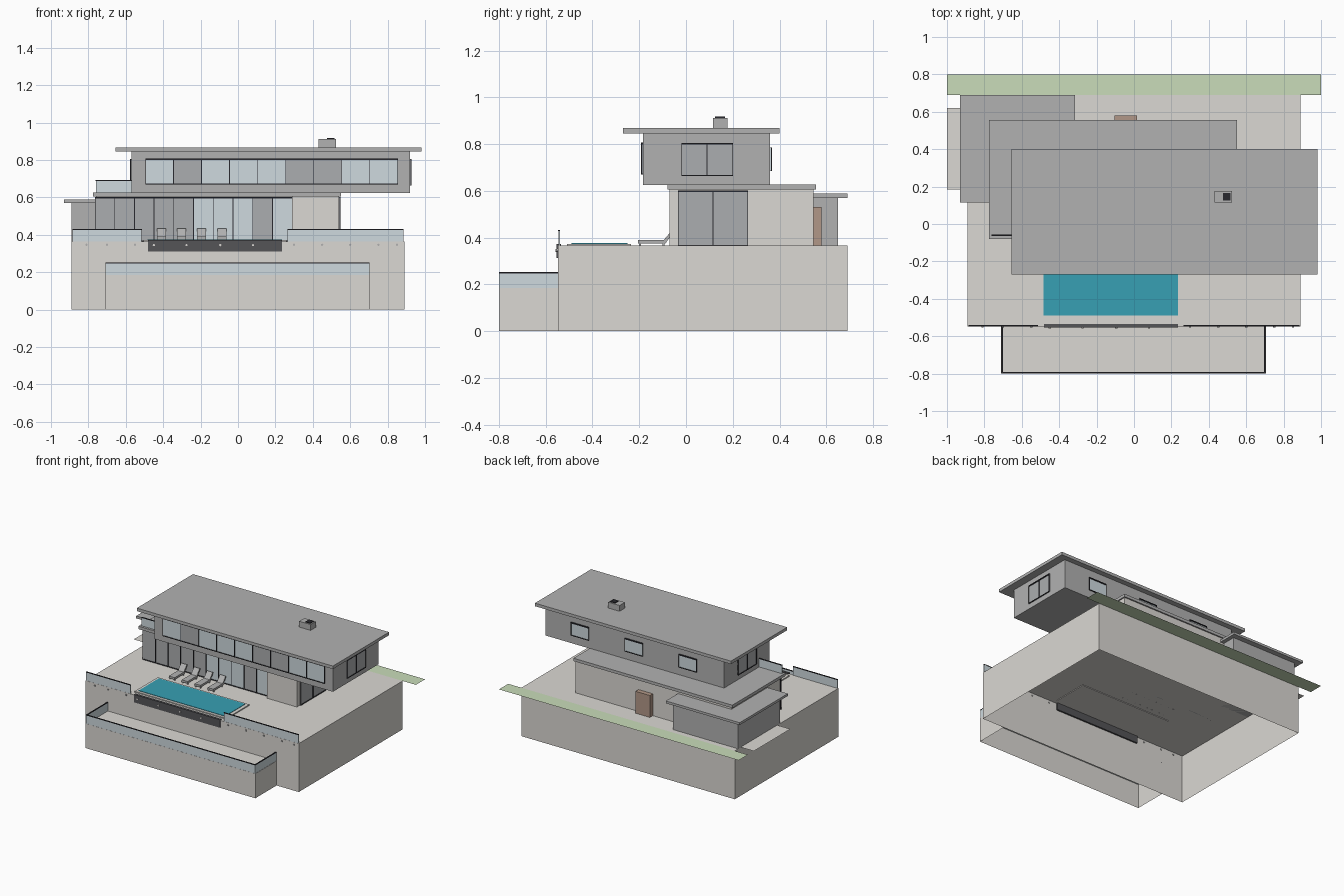
import bpy, bmesh
from mathutils import Vector, Matrix

if "Cube" in bpy.data.objects:
    bpy.data.objects.remove(bpy.data.objects["Cube"])


def mat(name, rgb):
    m = bpy.data.materials.new(name)
    m.diffuse_color = tuple((c / 255) ** 2.2 for c in rgb) + (1,)
    m.use_nodes = True
    m.node_tree.nodes["Principled BSDF"].inputs["Base Color"].default_value = m.diffuse_color
    return m


STONE = mat("pale_stone", (218, 215, 210))
GREY = mat("concrete", (176, 176, 176))
DARK = mat("dark_frame", (45, 45, 50))
PANEL = mat("pool_panel", (85, 85, 88))
GLASS = mat("glass", (205, 217, 222))
SHADE = mat("shaded_glass", (170, 172, 174))
WATER = mat("water", (58, 158, 178))
GRASS = mat("grass", (200, 219, 184))
WOOD = mat("wood", (176, 150, 134))


def boxes(name, dims, material, open_bottom=False):
    """One object from boxes given as x0, x1, y0, y1, z0, z1."""
    bm = bmesh.new()
    for x0, x1, y0, y1, z0, z1 in dims:
        mx = (Matrix.Translation(((x0 + x1) / 2, (y0 + y1) / 2, (z0 + z1) / 2))
              @ Matrix.Diagonal((x1 - x0, y1 - y0, z1 - z0, 1)))
        bmesh.ops.create_cube(bm, size=1, matrix=mx)
    if open_bottom:
        low = [f for f in bm.faces if f.normal.z < -0.9]
        bmesh.ops.delete(bm, geom=low, context='FACES')
    return finish(name, bm, material)


def finish(name, bm, material):
    me = bpy.data.meshes.new(name)
    bm.to_mesh(me)
    bm.free()
    me.materials.append(material)
    ob = bpy.data.objects.new(name, me)
    bpy.context.collection.objects.link(ob)
    return ob


def plane(name, x0, x1, y0, y1, z, material):
    bm = bmesh.new()
    bm.faces.new([bm.verts.new(p) for p in ((x0, y0, z), (x1, y0, z), (x1, y1, z), (x0, y1, z))])
    return finish(name, bm, material)


def window(name, axis, at, out, u0, u1, z0, z1, n, shaded=()):
    """Row of n panes on a wall; axis 'x' runs along x, 'y' runs along y."""
    def slab(a, b, c, d, t):
        lo, hi = sorted((at - out * 0.004, at + out * t))
        return (a, b, lo, hi, c, d) if axis == 'x' else (lo, hi, a, b, c, d)
    w, t = (u1 - u0) / n, 0.004
    panes = [slab(u0 + i * w, u0 + (i + 1) * w, z0, z1, 0.003) for i in range(n)]
    clear = [p for i, p in enumerate(panes) if i not in shaded]
    dim = [p for i, p in enumerate(panes) if i in shaded]
    for label, group, m in (("glass", clear, GLASS), ("shaded", dim, SHADE)):
        if group:
            boxes(name + "_" + label, group, m)
    bars = [slab(max(u0, u0 + i * w - t / 2), min(u1, u0 + i * w + t / 2), z0, z1, 0.008)
            for i in range(n + 1)]
    bars += [slab(u0, u1, z0, z0 + t, 0.008), slab(u0, u1, z1 - 2 * t, z1, 0.008)]
    boxes(name + "_frame", bars, DARK)


def railing(name, x0, x1, y0, y1, z0, z1):
    boxes(name + "_glass", [(x0, x1, y0, y1, z0, z1)], GLASS)
    e = 0.001
    boxes(name + "_cap", [(x0 - e, x1 + e, y0 - e, y1 + e, z1 - 0.003, z1 + 0.002)], DARK)


def studs(name, xs, y, z, material):
    bm = bmesh.new()
    for x in xs:
        mx = Matrix.Translation((x, y, z)) @ Matrix.Rotation(1.5708, 4, 'X')
        bmesh.ops.create_cone(bm, cap_ends=True, segments=12, radius1=0.006,
                              radius2=0.006, depth=0.012, matrix=mx)
    finish(name, bm, material)


# Terraces and ground strips
G = 0.365
boxes("main_terrace", [(-0.89, 0.89, -0.547, 0.69, 0, G)], STONE, True)
boxes("lower_terrace", [(-0.71, 0.705, -0.80, -0.547, 0, 0.185)], STONE, True)
plane("grass_strip", -1, 1, 0.69, 0.80, G, GRASS)
plane("side_path", -1, -0.88, 0.185, 0.62, G + 0.001, STONE)

# Terrace railings
railing("left_railing", -0.885, -0.515, -0.546, -0.540, G, 0.43)
railing("right_railing", 0.265, 0.885, -0.546, -0.540, G, 0.43)
railing("lower_front_railing", -0.708, 0.703, -0.799, -0.793, 0.185, 0.25)
for side, x in (("left", -0.708), ("right", 0.697)):
    railing("lower_%s_railing" % side, x, x + 0.006, -0.793, -0.548, 0.185, 0.25)
studs("railing_studs", (-0.81, -0.70, -0.55, 0.30, 0.45, 0.60, 0.75, 0.85), -0.548, 0.347, GREY)

# Pool
boxes("pool_surround", [(-0.505, 0.26, -0.51, -0.235, G - 0.005, 0.373)], STONE)
boxes("pool_water", [(-0.485, 0.235, -0.49, -0.25, G, 0.376)], WATER)
boxes("pool_front_panel", [(-0.48, 0.235, -0.553, -0.535, 0.312, 0.372)], PANEL)
studs("pool_lights", (-0.45, -0.275, -0.095, 0.08), -0.553, 0.345, STONE)

# Sun loungers: side profile extruded across the width
PROFILE = ((-0.205, 0.375), (-0.205, 0.390), (-0.095, 0.390), (-0.058, 0.433),
           (-0.050, 0.428), (-0.088, 0.375))
for i, cx in enumerate((-0.41, -0.302, -0.194, -0.086)):
    bm = bmesh.new()
    f = bm.faces.new([bm.verts.new((cx - 0.024, y, z)) for y, z in PROFILE])
    new = bmesh.ops.extrude_face_region(bm, geom=[f])["geom"]
    bmesh.ops.translate(bm, vec=Vector((0.048, 0, 0)),
                        verts=[v for v in new if isinstance(v, bmesh.types.BMVert)])
    bmesh.ops.recalc_face_normals(bm, faces=bm.faces)
    finish("lounger_%d" % i, bm, GREY)
    boxes("lounger_legs_%d" % i, [(cx + s - 0.003, cx + s + 0.003, y, y + 0.008, G - 0.001, 0.378)
                                  for s in (-0.02, 0.02) for y in (-0.20, -0.10)], GREY)

# Ground floor
boxes("ground_floor", [(-0.76, 0.30, -0.035, 0.545, G, 0.605),
                       (0.29, 0.54, -0.07, 0.545, G, 0.605)], STONE)
window("ground_front", 'x', -0.037, -1, -0.765, 0.29, G, 0.602, 10, (0, 1, 2, 3, 4, 8))
window("ground_right", 'y', 0.541, 1, -0.035, 0.265, G, 0.602, 2, (0, 1))
boxes("back_door", [(-0.105, 0.015, 0.54, 0.58, G, 0.53)], WOOD)
boxes("middle_roof", [(-0.775, 0.55, -0.08, 0.555, 0.605, 0.627)], GREY)
railing("balcony_railing", -0.76, -0.57, -0.063, -0.057, 0.627, 0.69)

# Annex
boxes("annex", [(-0.89, -0.345, 0.15, 0.65, G, 0.57)], GREY)
boxes("annex_roof", [(-0.93, -0.315, 0.115, 0.69, 0.57, 0.588)], GREY)

# Upper floor
boxes("upper_floor", [(-0.57, 0.92, -0.183, 0.36, 0.625, 0.845)], GREY)
boxes("upper_roof", [(-0.655, 0.98, -0.27, 0.40, 0.845, 0.868)], GREY)
window("upper_front", 'x', -0.184, -1, -0.495, 0.855, 0.67, 0.807, 9, (1, 5, 6))
window("upper_right", 'y', 0.92, 1, -0.02, 0.20, 0.663, 0.805, 2, (0, 1))
window("upper_left", 'y', -0.57, -1, -0.02, 0.20, 0.663, 0.805, 2, (0, 1))
for i, cx in enumerate((-0.27, 0.18, 0.63)):
    window("upper_back_%d" % i, 'x', 0.36, 1, cx - 0.075, cx + 0.075, 0.685, 0.785, 1)

# Chimney
boxes("chimney", [(0.43, 0.525, 0.115, 0.177, 0.865, 0.912)], GREY)
boxes("chimney_cap", [(0.475, 0.515, 0.125, 0.167, 0.91, 0.917)], DARK)
